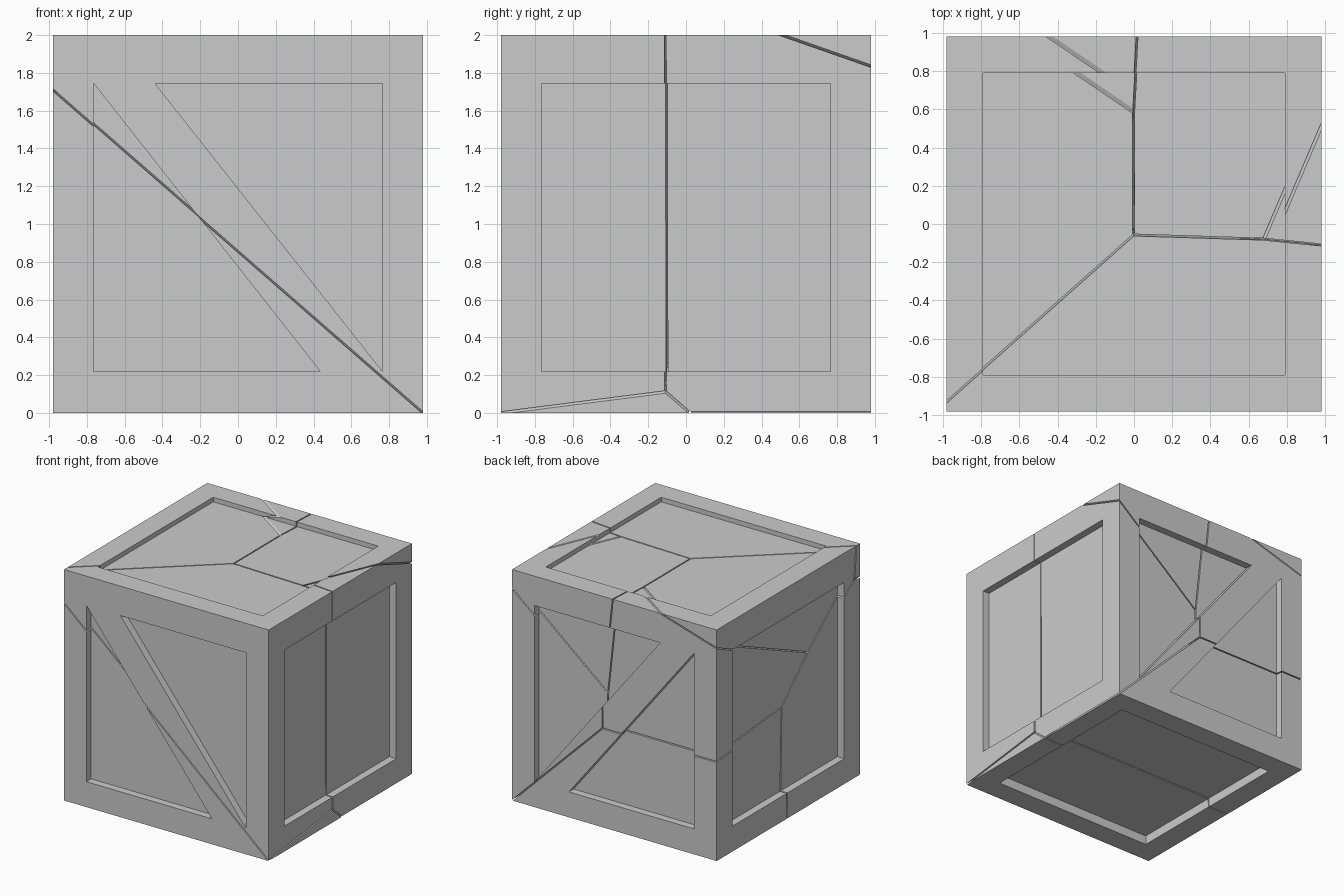
import bpy, bmesh
from mathutils import Vector

if "Cube" in bpy.data.objects:
    bpy.data.objects.remove(bpy.data.objects["Cube"])

H = 0.98            # half width of the crate
P = 0.765           # half width of the side panels
Z0, Z1 = 0.22, 1.745
GAP = 0.005         # half width of the cracks
D = 0.065           # depth of the side panels


def mesh_object(name, bm):
    bmesh.ops.recalc_face_normals(bm, faces=bm.faces)
    me = bpy.data.meshes.new(name)
    bm.to_mesh(me)
    bm.free()
    ob = bpy.data.objects.new(name, me)
    bpy.context.collection.objects.link(ob)
    return ob


def box_bm(lo, hi):
    bm = bmesh.new()
    bmesh.ops.create_cube(bm, size=1)
    lo, hi = Vector(lo), Vector(hi)
    for v in bm.verts:
        v.co = (lo + hi) / 2 + v.co * (hi - lo)
    return bm


def prism_bm(points, y0, y1):
    bm = bmesh.new()
    face = bm.faces.new([bm.verts.new((x, y0, z)) for x, z in points])
    ext = bmesh.ops.extrude_face_region(bm, geom=[face])
    for g in ext["geom"]:
        if isinstance(g, bmesh.types.BMVert):
            g.co.y = y1
    return bm


def boolean(ob, other, op):
    mod = ob.modifiers.new("cut", "BOOLEAN")
    mod.operation, mod.object, mod.solver = op, other, "EXACT"
    bpy.context.view_layer.objects.active = ob
    bpy.ops.object.modifier_apply(modifier=mod.name)


# whole crate with recessed panels
crate = mesh_object("crate", box_bm((-H, -H, 0), (H, H, 2)))
cutters = [
    box_bm((-0.79, -0.79, 1.96), (0.79, 0.79, 2.2)),      # top panel
    box_bm((-0.785, -0.785, -0.2), (0.785, 0.785, 0.08)),   # bottom panel
    box_bm((H - D, -P, Z0), (1.2, P, Z1)),                # right panel
    box_bm((-1.2, -P, Z0), (D - H, P, Z1)),               # left panel
]
# front and back: two triangles leave a diagonal brace
for tri in ([(-0.44, Z1), (P, Z1), (P, Z0)], [(-P, Z1), (0.435, Z0), (-P, Z0)]):
    for s in (-1, 1):
        cutters.append(prism_bm(tri, s * (H - D), s * 1.2))
for bm in cutters:
    cutter = mesh_object("panel_cutter", bm)
    boolean(crate, cutter, "DIFFERENCE")
    bpy.data.objects.remove(cutter)

# crack pattern: each piece owns the region where its (gradient, offset) is largest
cells = {
    "front_right_piece": (0, 0, 0, 0),
    "front_lower_piece": (-0.855, 0.125, -0.98, 0.960),
    "top_left_piece": (-0.888, 1.0, 0.1, -0.14),
    "top_back_piece": (0.032, 1.0, 0.081, -0.101),
    "back_left_piece": (-0.854, 1.05, -0.015, 0.056),
    "right_piece": (0.0976, 0.972, 0.001, 0.009),
    "back_lower_piece": (-0.855, 0.972, -0.961, 0.942),
}
for name, a in cells.items():
    bm = box_bm((-1.5, -1.5, -0.5), (1.5, 1.5, 2.5))
    for other, b in cells.items():
        if other == name:
            continue
        n = Vector(a[:3]) - Vector(b[:3])
        off, size = a[3] - b[3], n.length
        n /= size
        co = n * (GAP - off / size)
        cut = bmesh.ops.bisect_plane(bm, geom=bm.verts[:] + bm.edges[:] + bm.faces[:],
                                     plane_co=co, plane_no=n, clear_inner=True)
        edges = [e for e in cut["geom_cut"] if isinstance(e, bmesh.types.BMEdge)]
        if edges:
            bmesh.ops.contextual_create(bm, geom=edges)
    piece = mesh_object(name, bm)
    boolean(piece, crate, "INTERSECT")
bpy.data.objects.remove(crate)
